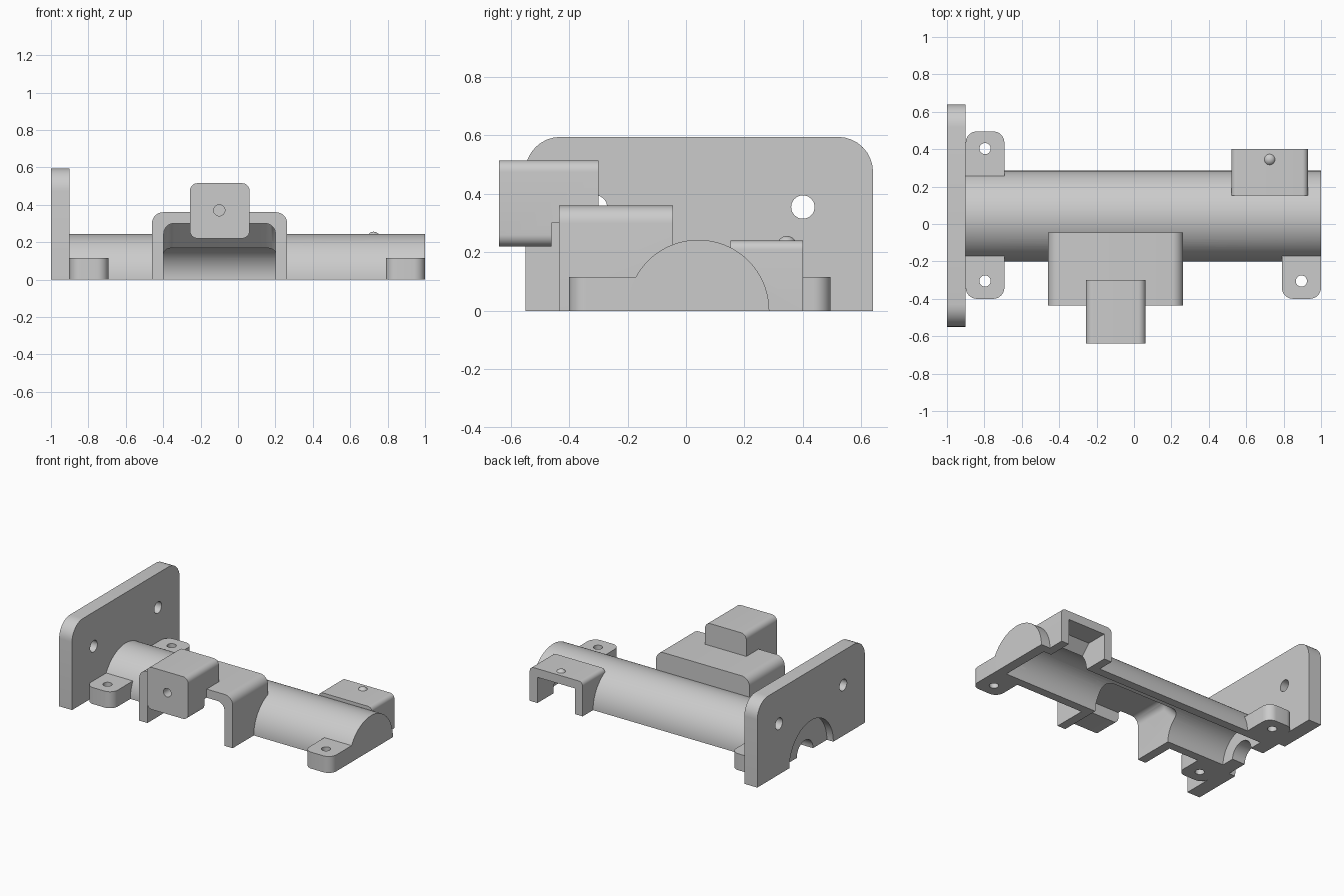
import bpy
import bmesh
from mathutils import Matrix, Vector

cube = bpy.data.objects.get("Cube")
if cube:
    bpy.data.objects.remove(cube, do_unlink=True)

grey = bpy.data.materials.new("plain_grey")
grey.use_nodes = True
grey.diffuse_color = (0.6, 0.6, 0.6, 1)
grey.node_tree.nodes["Principled BSDF"].inputs["Base Color"].default_value = grey.diffuse_color

AXIS_Y = 0.042      # centre line of the half tube
R_OUT, R_IN = 0.243, 0.183


def finish(name, bm):
    bmesh.ops.recalc_face_normals(bm, faces=bm.faces[:])
    mesh = bpy.data.meshes.new(name)
    bm.to_mesh(mesh)
    bm.free()
    obj = bpy.data.objects.new(name, mesh)
    bpy.context.collection.objects.link(obj)
    mesh.materials.append(grey)
    return obj


def round_edges(bm, edges, radius):
    bmesh.ops.bevel(bm, geom=edges, offset=radius, offset_type='OFFSET',
                    segments=8, profile=0.5, affect='EDGES')


def middle(edge):
    return (edge.verts[0].co + edge.verts[1].co) / 2


def block(name, x, y, z, radius, axis, keep=lambda p: True):
    """Box from ranges; edges along the axis whose middle passes keep are rounded."""
    bm = bmesh.new()
    bmesh.ops.create_cube(bm, size=1)
    for v in bm.verts:
        v.co = Vector([r[0] if c < 0 else r[1] for c, r in zip(v.co, (x, y, z))])
    edges = [e for e in bm.edges
             if abs((e.verts[0].co - e.verts[1].co).normalized()[axis]) > 0.9
             and keep(middle(e))]
    round_edges(bm, edges, radius)
    return finish(name, bm)


def tunnel(name, x, profile, radius):
    """Side profile (y, z) drawn out along x, with rounded ceiling edges."""
    bm = bmesh.new()
    face = bm.faces.new([bm.verts.new((x[0], y, z)) for y, z in profile])
    new = bmesh.ops.extrude_face_region(bm, geom=[face])["geom"]
    bmesh.ops.translate(bm, vec=(x[1] - x[0], 0, 0),
                        verts=[g for g in new if isinstance(g, bmesh.types.BMVert)])
    edges = [e for e in bm.edges
             if abs(e.verts[0].co.x - e.verts[1].co.x) < 0.01
             and abs(e.verts[0].co.y - e.verts[1].co.y) > 0.01 and middle(e).z > 0]
    if radius:
        round_edges(bm, edges, radius)
    return finish(name, bm)


def rod(name, centre, radius, length, axis, half=False, sides=64):
    """Cylinder along one axis; half keeps only the part above the ground."""
    bm = bmesh.new()
    turn = {0: Matrix.Rotation(1.5707963, 4, 'Y'),
            1: Matrix.Rotation(1.5707963, 4, 'X'), 2: Matrix()}[axis]
    bmesh.ops.create_cone(bm, cap_ends=True, segments=sides, radius1=radius, radius2=radius,
                          depth=length, matrix=Matrix.Translation(centre) @ turn)
    if half:
        bmesh.ops.bisect_plane(bm, geom=bm.verts[:] + bm.edges[:] + bm.faces[:], dist=1e-5,
                               plane_co=(0, 0, 0), plane_no=(0, 0, -1), clear_outer=True)
        bmesh.ops.holes_fill(bm, edges=[e for e in bm.edges if e.is_boundary])
    return finish(name, bm)


def cut(obj, *cutters):
    bpy.context.view_layer.objects.active = obj
    for cutter in cutters:
        mod = obj.modifiers.new("cut", 'BOOLEAN')
        mod.operation, mod.solver, mod.object = 'DIFFERENCE', 'EXACT', cutter
        bpy.ops.object.modifier_apply(modifier=mod.name)


def upper(p):
    return p.z > 0.1


# Cutters: both side openings have a ceiling that slopes down into the bore
bore = rod("bore_cutter", (0.04, AXIS_Y, 0), R_IN, 1.78, 0)
end_hole = rod("end_hole_cutter", (-0.9, AXIS_Y, 0), 0.09, 0.3, 0, sides=32)
recess = rod("recess_cutter", (-1.05, AXIS_Y, 0), R_OUT, 0.2, 0)
front_cavity = tunnel("front_cavity_cutter", (-0.397, 0.2),
                      [(-0.46, -0.1), (-0.46, 0.3), (-0.158, 0.3), (-0.01, 0.152), (-0.01, -0.1)],
                      0.055)
rear_cavity = tunnel("rear_cavity_cutter", (0.58, 0.87),
                     [(0.5, -0.1), (0.5, 0.18), (0.25, 0.18), (0.15, 0.08), (0.15, -0.1)], 0)
box_hole = rod("box_hole_cutter", (-0.1, -0.6, 0.37), 0.03, 0.3, 1, sides=32)
cutters = [bore, end_hole, recess, front_cavity, rear_cavity, box_hole]

# Half tube with closed ends
tube = rod("half_tube", (0.05, AXIS_Y, 0), R_OUT, 1.9, 0, half=True, sides=96)
cut(tube, bore, end_hole, front_cavity, rear_cavity)

# End plate with two screw holes and the tube recess
plate = block("end_plate", (-1, -0.9), (-0.55, 0.64), (0, 0.595), 0.12, 0, upper)
cut(plate, recess, end_hole)
for y in (-0.31, 0.4):
    hole = rod("plate_hole_cutter", (-0.95, y, 0.355), 0.04, 0.3, 0, sides=32)
    cut(plate, hole)
    cutters.append(hole)

# Front housing and the box mounted on it
housing = block("front_housing", (-0.46, 0.263), (-0.435, -0.045), (0, 0.36), 0.06, 1, upper)
cut(housing, bore, front_cavity)
box = block("front_box", (-0.257, 0.062), (-0.64, -0.3), (0.22, 0.515), 0.04, 1)
cut(box, front_cavity, box_hole)

# Rear cover with its small button
cover = block("rear_cover", (0.52, 0.93), (0.152, 0.4), (0, 0.24), 0.03, 1, upper)
cut(cover, bore, rear_cavity)
bm = bmesh.new()
bmesh.ops.create_uvsphere(bm, u_segments=24, v_segments=12, radius=0.034,
                          matrix=Matrix.Translation((0.725, 0.345, 0.222)))
button = finish("cover_button", bm)

# Mounting tabs: name, x range, side of the tube, outer edge, hole position
tabs = []
for name, x, inner, outer, hole_y in (
        ("front_left_tab", (0.79, 1), -0.12, -0.4, -0.305),
        ("front_right_tab", (-0.9, -0.693), -0.12, -0.4, -0.305),
        ("rear_right_tab", (-0.9, -0.693), 0.21, 0.495, 0.403)):
    tab = block(name, x, sorted((inner, outer)), (0, 0.115), 0.06, 2,
                lambda p: abs(p.y - outer) < 0.01)
    hole = rod("tab_hole_cutter", (sum(x) / 2, hole_y, 0.05), 0.03, 0.3, 2, sides=32)
    cut(tab, bore, hole)
    cutters.append(hole)
    tabs.append(tab)

for cutter in cutters:
    bpy.data.objects.remove(cutter, do_unlink=True)

# Smooth the round surfaces and keep the edges crisp
bpy.ops.object.select_all(action='DESELECT')
for obj in [tube, plate, housing, box, cover, button] + tabs:
    obj.select_set(True)
bpy.context.view_layer.objects.active = tube
bpy.ops.object.shade_smooth_by_angle(angle=0.5)
